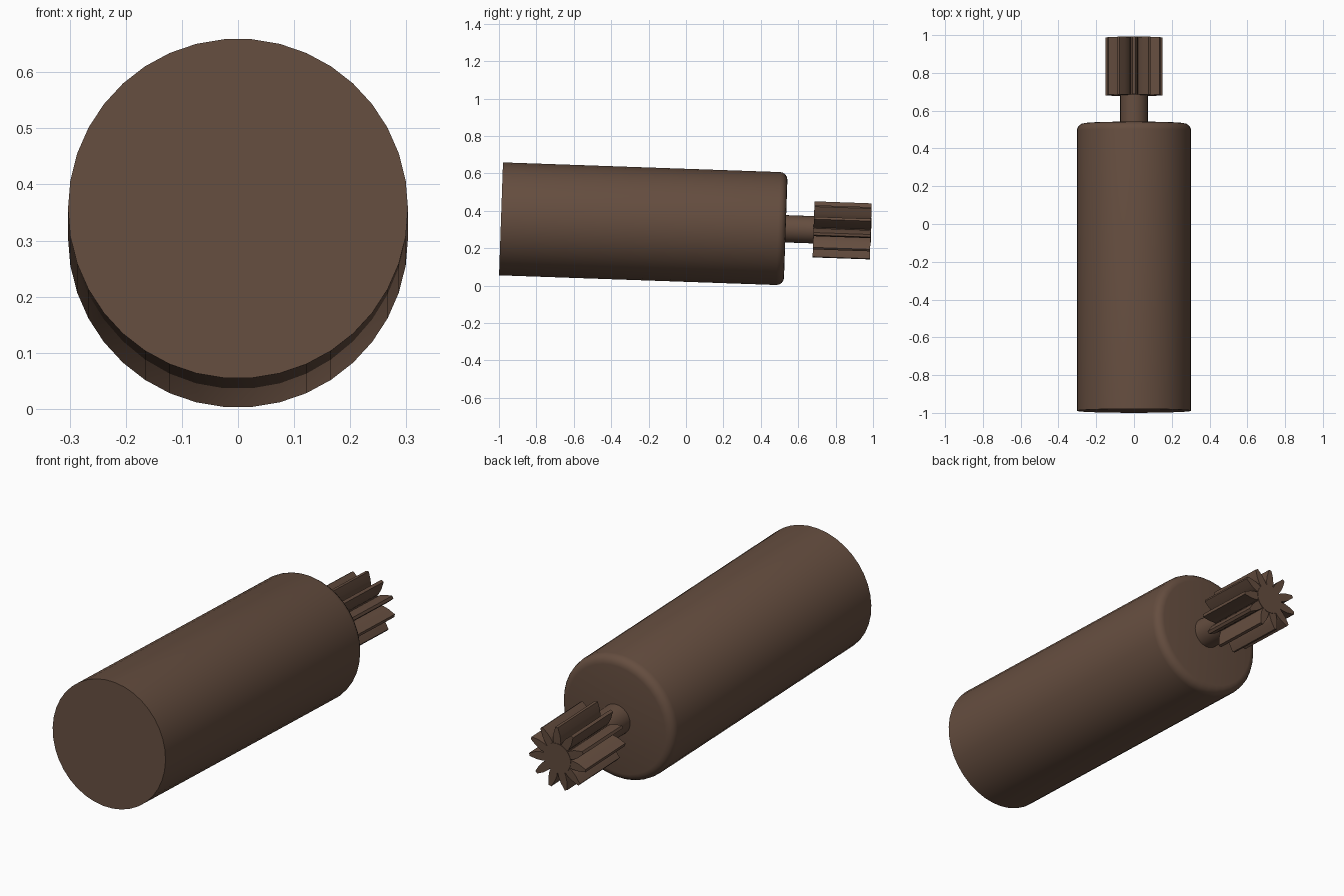
import bpy, bmesh, math
from mathutils import Matrix

if "Cube" in bpy.data.objects:
    bpy.data.objects.remove(bpy.data.objects["Cube"])

TILT = Matrix.Translation((0, -0.989, 0.357)) @ Matrix.Rotation(math.radians(-2), 4, 'X')
mat = bpy.data.materials.new("brown")
mat.diffuse_color = (0.13, 0.075, 0.05, 1)
mat.use_nodes = True
mat.node_tree.nodes["Principled BSDF"].inputs["Base Color"].default_value = mat.diffuse_color


def extrude_rings(name, rings, angle=30):
    """Skin a list of (y, [(x, z), ...]) sections along the motor axis."""
    bm = bmesh.new()
    loops = [[bm.verts.new((x, y, z)) for x, z in pts] for y, pts in rings]
    n = len(loops[0])
    for a, b in zip(loops, loops[1:]):
        for i in range(n):
            j = (i + 1) % n
            bm.faces.new((a[i], a[j], b[j], b[i]))
    bm.faces.new(loops[0])
    bm.faces.new(loops[-1])
    bmesh.ops.recalc_face_normals(bm, faces=bm.faces)
    me = bpy.data.meshes.new(name)
    bm.to_mesh(me)
    bm.free()
    ob = bpy.data.objects.new(name, me)
    bpy.context.collection.objects.link(ob)
    me.materials.append(mat)
    ob.matrix_world = TILT
    bpy.ops.object.select_all(action='DESELECT')
    bpy.context.view_layer.objects.active = ob
    ob.select_set(True)
    bpy.ops.object.shade_smooth_by_angle(angle=math.radians(angle))
    return ob


def circle(r, n):
    return [(r * math.cos(2 * math.pi * i / n), r * math.sin(2 * math.pi * i / n)) for i in range(n)]


# motor body with a rounded front rim
R, L, B = 0.303, 1.523, 0.04
rim = [(L - B + B * math.sin(a), circle(R - B + B * math.cos(a), 38))
       for a in (k * math.pi / 8 for k in range(5))]
extrude_rings("motor_body", [(0, circle(R, 38))] + rim)

# drive shaft, running through to the end of the pinion
extrude_rings("drive_shaft", [(L - 0.02, circle(0.073, 32)), (1.98, circle(0.073, 32))])

# pinion teeth: tapered leaf-shaped blades around the shaft
TEETH = 11
blade = [(-0.017, 0.06), (-0.021, 0.085), (-0.018, 0.115), (-0.007, 0.152),
         (0.007, 0.152), (0.018, 0.115), (0.021, 0.085), (0.017, 0.06)]
for k in range(TEETH):
    a = 2 * math.pi * k / TEETH
    c, s = math.cos(a), math.sin(a)
    pts = [(x * c + z * s, z * c - x * s) for x, z in blade]
    extrude_rings(f"pinion_tooth_{k + 1}", [(1.672, pts), (1.978, pts)])
